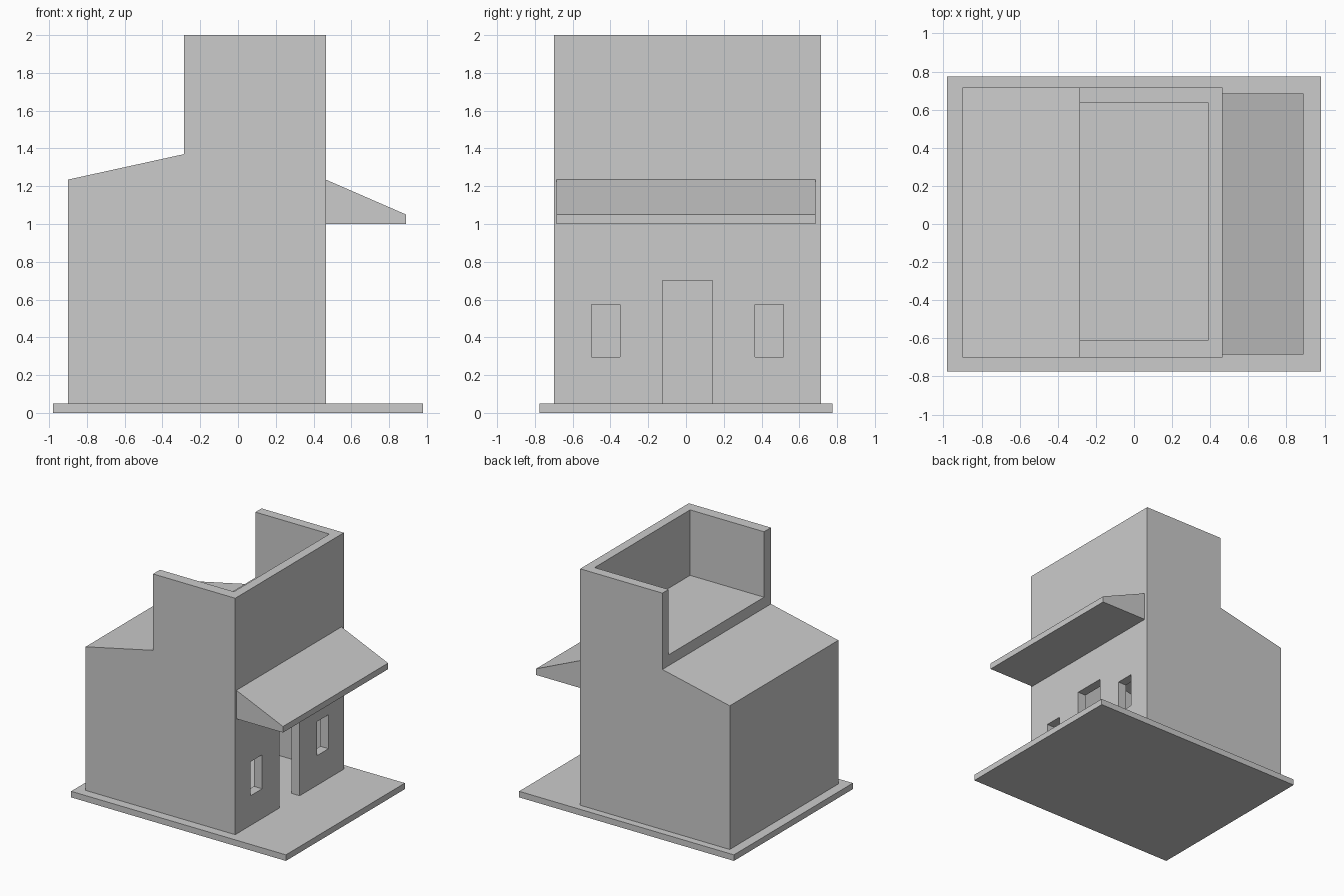
import bpy, bmesh

if "Cube" in bpy.data.objects:
    bpy.data.objects.remove(bpy.data.objects["Cube"])


def prism(name, profile, y0, y1):
    """Extrude an XZ profile along y."""
    bm = bmesh.new()
    face = bm.faces.new([bm.verts.new((x, y0, z)) for x, z in profile])
    ext = bmesh.ops.extrude_face_region(bm, geom=[face])
    verts = [v for v in ext["geom"] if isinstance(v, bmesh.types.BMVert)]
    bmesh.ops.translate(bm, verts=verts, vec=(0, y1 - y0, 0))
    bmesh.ops.recalc_face_normals(bm, faces=bm.faces)
    mesh = bpy.data.meshes.new(name)
    bm.to_mesh(mesh)
    bm.free()
    obj = bpy.data.objects.new(name, mesh)
    bpy.context.collection.objects.link(obj)
    return obj


def box(name, x0, x1, y0, y1, z0, z1):
    return prism(name, [(x0, z0), (x1, z0), (x1, z1), (x0, z1)], y0, y1)


def cut(target, cutter):
    """Subtract the cutter and remove it."""
    cutter.hide_render = True
    mod = target.modifiers.new("cut", "BOOLEAN")
    mod.operation = "DIFFERENCE"
    mod.solver = "EXACT"
    mod.object = cutter
    bpy.context.view_layer.objects.active = target
    bpy.ops.object.modifier_apply(modifier=mod.name)
    bpy.data.objects.remove(cutter)


# Ground slab
box("base_slab", -0.98, 0.98, -0.775, 0.775, 0, 0.05)

# House shell with sloped rear roof and tall front part
house = prism("house_walls", [(-0.90, 0.05), (0.465, 0.05), (0.465, 2.0), (-0.285, 2.0),
                              (-0.285, 1.37), (-0.90, 1.235)], -0.70, 0.715)

# Roof terrace, open towards the sloped roof
cut(house, box("terrace_cutter", -0.5, 0.39, -0.61, 0.635, 1.46, 2.2))

# Hollow room under the roof
cut(house, prism("room_cutter", [(-0.83, 0.0), (0.39, 0.0), (0.39, 1.37), (-0.2, 1.37),
                                 (-0.2, 1.31), (-0.83, 1.17)], -0.61, 0.635))

# Doorway and two windows
for y0, y1, z0, z1 in [(-0.125, 0.14, 0.0, 0.70),
                       (-0.50, -0.35, 0.295, 0.575),
                       (0.365, 0.515, 0.295, 0.575)]:
    cut(house, box("opening_cutter", 0.3, 0.6, y0, y1, z0, z1))

# Wedge-shaped porch awning
prism("awning", [(0.465, 1.0), (0.89, 1.0), (0.89, 1.05), (0.465, 1.235)], -0.685, 0.685)
